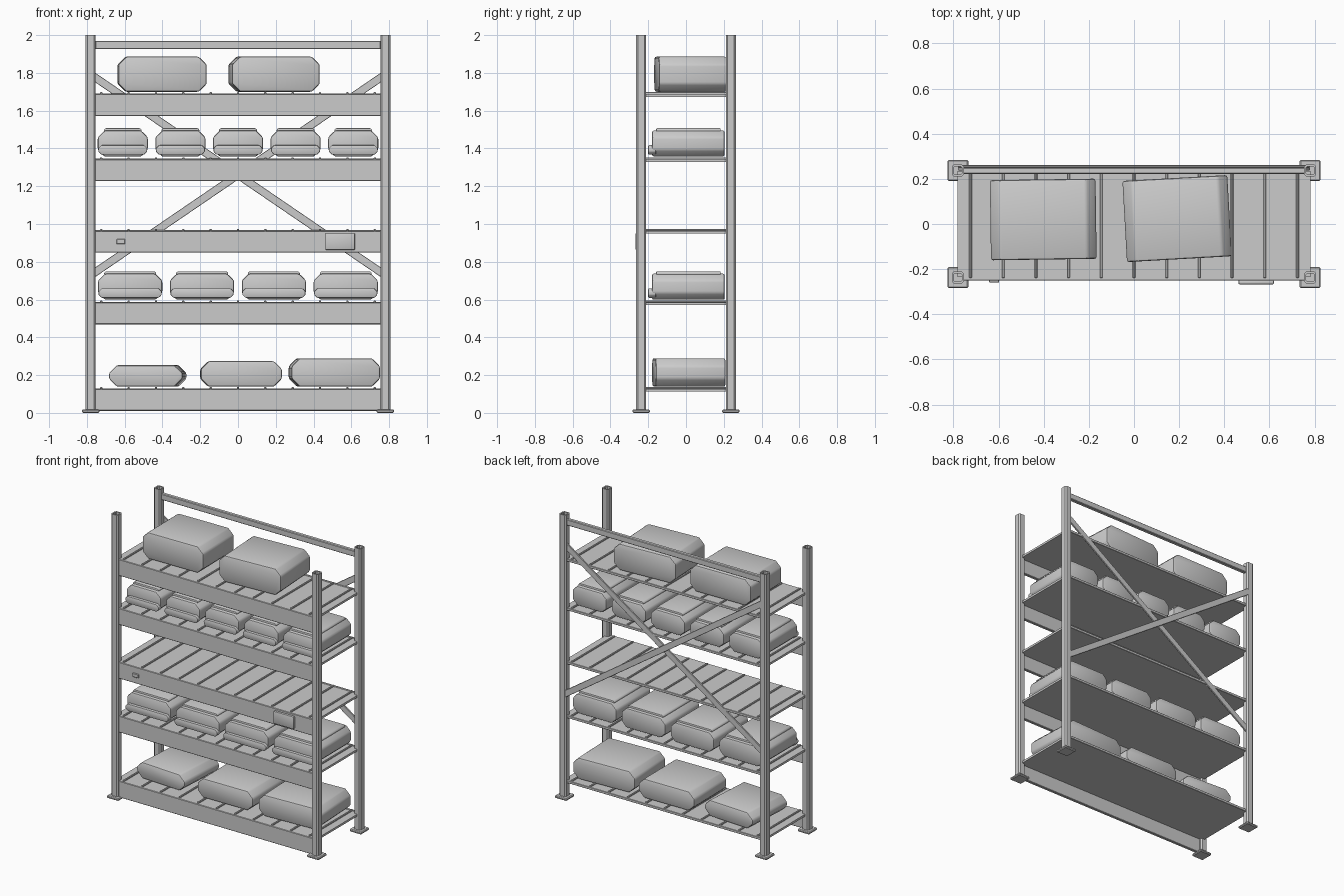
import bpy, bmesh, math
from mathutils import Vector

if "Cube" in bpy.data.objects:
    bpy.data.objects.remove(bpy.data.objects["Cube"])


def finish(name, bm, bevel=0.0, segs=2, smooth=True):
    bmesh.ops.recalc_face_normals(bm, faces=bm.faces)
    if bevel:
        bmesh.ops.bevel(bm, geom=bm.edges[:], offset=bevel, segments=segs,
                        profile=0.5, affect='EDGES', clamp_overlap=True)
    me = bpy.data.meshes.new(name)
    bm.to_mesh(me)
    bm.free()
    ob = bpy.data.objects.new(name, me)
    bpy.context.collection.objects.link(ob)
    if smooth:
        bpy.ops.object.select_all(action='DESELECT')
        bpy.context.view_layer.objects.active = ob
        ob.select_set(True)
        bpy.ops.object.shade_smooth_by_angle(angle=math.radians(35))
    return ob


def box(name, x0, x1, y0, y1, z0, z1, bevel=0.0, segs=1):
    bm = bmesh.new()
    bmesh.ops.create_cube(bm, size=1)
    for v in bm.verts:
        v.co = Vector((x0 + (v.co.x + .5) * (x1 - x0), y0 + (v.co.y + .5) * (y1 - y0),
                       z0 + (v.co.z + .5) * (z1 - z0)))
    return finish(name, bm, bevel, segs)


def octagon(w, h, c):
    a, b = w / 2, h / 2
    return [(-a + c, -b), (a - c, -b), (a, -b + c), (a, b - c),
            (a - c, b), (-a + c, b), (-a, b - c), (-a, -b + c)]


# Octagonal prism running along y, centred in x and y with its base at z = 0
def prism(name, w, d, h, c, loc, rot=0.0, bevel=0.01):
    bm = bmesh.new()
    rings = [[bm.verts.new((x, y, z + h / 2)) for x, z in octagon(w, h, c)]
             for y in (-d / 2, d / 2)]
    bm.faces.new(rings[0])
    bm.faces.new(rings[1])
    for i in range(8):
        j = (i + 1) % 8
        bm.faces.new((rings[0][i], rings[0][j], rings[1][j], rings[1][i]))
    ob = finish(name, bm, bevel)
    ob.location = loc
    ob.rotation_euler.z = math.radians(rot)
    return ob


PX, PY = 0.78, 0.237

# Corner posts: hollow chamfered tubes on foot plates
for sx, xn in ((-1, "left"), (1, "right")):
    for sy, yn in ((-1, "front"), (1, "back")):
        bm = bmesh.new()
        outer, inner = octagon(.053, .053, .009), octagon(.037, .037, .006)
        r = [[bm.verts.new((x + sx * PX, y + sy * PY, z)) for x, y in p]
             for p, z in ((outer, .01), (outer, 2.0), (inner, 2.0), (inner, .01))]
        for k in range(4):
            a, b = r[k], r[(k + 1) % 4]
            for i in range(8):
                j = (i + 1) % 8
                bm.faces.new((a[i], a[j], b[j], b[i]))
        finish(f"{yn}_{xn}_post", bm)
        box(f"{yn}_{xn}_foot_plate", sx * PX - .046, sx * PX + .046,
            sy * PY - .046, sy * PY + .046, 0, .018, .005)

# Shelves: deep front beam, thin deck, back lip and cross ribs
LEVELS = (0.127, 0.585, 0.964, 1.343, 1.688)
for n, top in enumerate(LEVELS, 1):
    box(f"shelf_{n}_front_beam", -.762, .762, -.25, -.228, top - .116, top, .003)
    box(f"shelf_{n}_deck", -.782, .782, -.235, .235, top - .015, top)
    box(f"shelf_{n}_back_lip", -.762, .762, .233, .249, top - .015, top + .003, .002)
    for i in range(11):
        x = -.724 + .1448 * i
        box(f"shelf_{n}_rib_{i + 1}", x - .006, x + .006, -.24, .24, top - .002, top + .010, .003)

# Back top rail
box("back_top_rail", -.757, .757, .222, .25, 1.926, 1.969, .004)

# Crossed back braces
for s, name, y in ((1, "rising_brace", .244), (-1, "falling_brace", .256)):
    length, ang = 1.86, math.atan2(1.05, 1.54)
    ob = box(name, -length / 2, length / 2, -.006, .006, -.021, .021, .002)
    ob.rotation_euler.y = -s * ang
    ob.location = (0, y, 1.26)

# Large cartons: name, centre x, centre y, width, depth, height, rotation, level
CARTONS = (
    ("top_left_carton", -.402, .02, .468, .355, .186, .8, 4),
    ("top_right_carton", .191, .024, .465, .36, .186, 3.2, 4),
    ("bottom_left_carton", -.478, .015, .39, .36, .114, -3.5, 0),
    ("bottom_middle_carton", .016, .015, .43, .37, .135, .5, 0),
    ("bottom_right_carton", .51, .015, .468, .37, .15, 2.5, 0),
)
for name, x, y, w, d, h, rot, lv in CARTONS:
    prism(name, w, d, h, .042, (x, y, LEVELS[lv] + .012), rot)


# Storage bins with an inset lid and a front pull ledge
def bins(prefix, xs, w, top):
    z = top + .014
    for i, x in enumerate(xs, 1):
        prism(f"{prefix}_bin_{i}", w, .385, .138, .036, (x, .0125, z))
        prism(f"{prefix}_bin_lid_{i}", w - .065, .34, .024, .008, (x, .0125, z + .126), 0, .003)
        prism(f"{prefix}_bin_ledge_{i}", w - .006, .04, .05, .016, (x, -.18, z + .010), 0, .005)


bins("upper", [-.61 + .305 * i for i in range(5)], .265, LEVELS[3])
bins("lower", [-.571 + .3805 * i for i in range(4)], .34, LEVELS[1])

# Blank label plate and small clip on the middle beam
box("label_plate", .462, .62, -.268, -.248, .862, .951, .007, 2)
box("beam_clip", -.643, -.597, -.259, -.248, .893, .92, .003)
